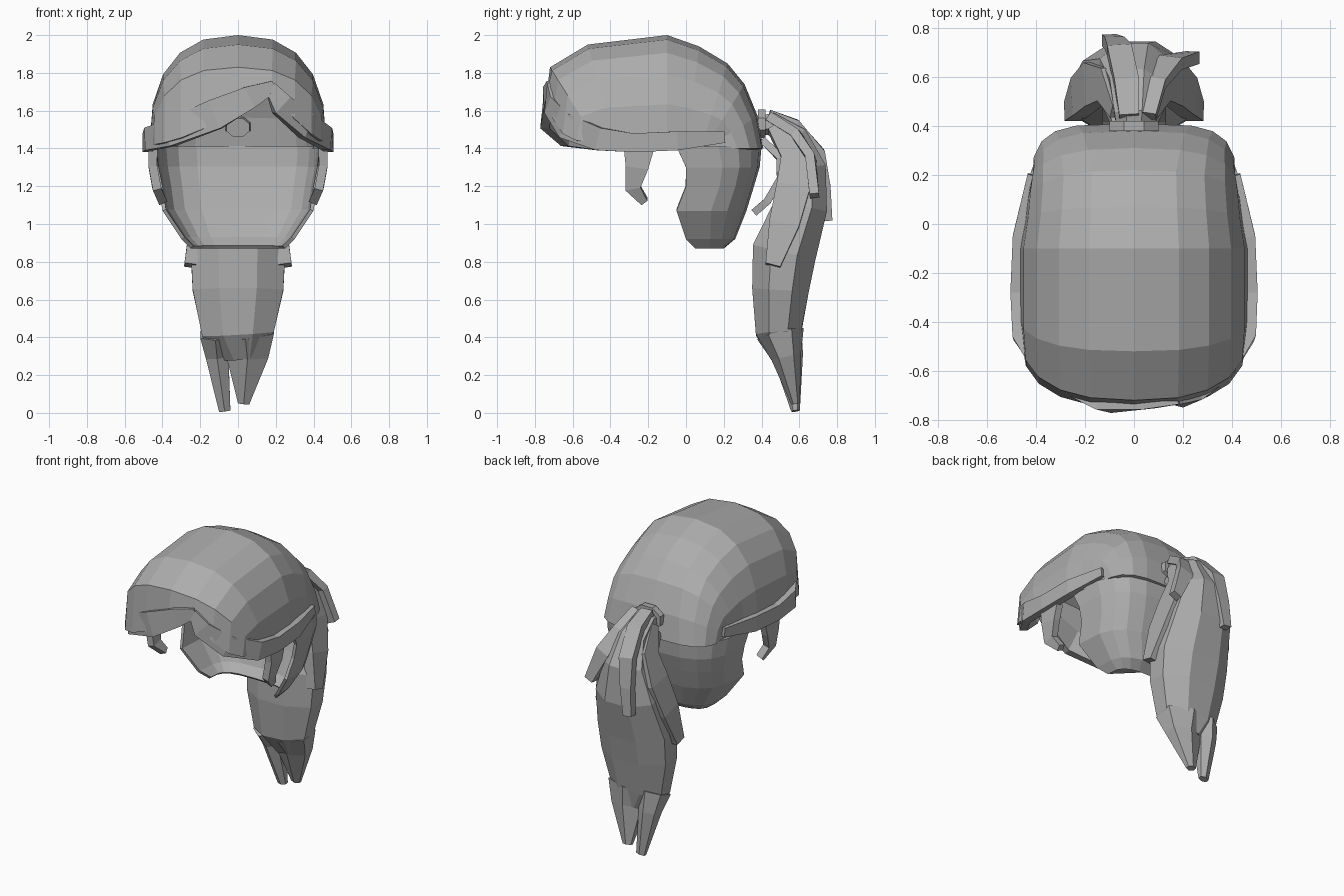
import bpy
import math
from mathutils import Vector

if "Cube" in bpy.data.objects:
    bpy.data.objects.remove(bpy.data.objects["Cube"])

hair = bpy.data.materials.new("hair grey")
hair.use_nodes = True
GREY = (0.42, 0.42, 0.42, 1)
hair.diffuse_color = GREY
hair.node_tree.nodes["Principled BSDF"].inputs["Base Color"].default_value = GREY

ACROSS, DEPTH, UP = Vector((1, 0, 0)), Vector((0, 1, 0)), Vector((0, 0, 1))
RIM = 1.4  # height of the lower edge of the cap


def loft(name, rings, closed=False, shell=0):
    """Skin equal rings of points; closed rings also get end faces."""
    n = len(rings[0])
    verts = [point for ring in rings for point in ring]
    faces = []
    for start in range(0, len(verts) - n, n):
        for i in range(n if closed else n - 1):
            j = (i + 1) % n
            faces.append((start + i, start + j, start + n + j, start + n + i))
    if closed:
        faces.append(tuple(reversed(range(n))))
        faces.append(tuple(range(len(verts) - n, len(verts))))
    mesh = bpy.data.meshes.new(name)
    mesh.from_pydata(verts, [], faces)
    mesh.materials.append(hair)
    part = bpy.data.objects.new(name, mesh)
    bpy.context.collection.objects.link(part)
    if shell:
        modifier = part.modifiers.new("thickness", "SOLIDIFY")
        modifier.thickness = shell
        modifier.offset = -1


def strand(name, path, axis, depth=None, sides=4):
    """Sweep a section along x, y, z, half width (and half depth) points."""
    points = [Vector(step[:3]) for step in path]
    last = len(points) - 1
    rings = []
    for i, step in enumerate(path):
        tangent = (points[min(i + 1, last)] - points[max(i - 1, 0)]).normalized()
        across = (axis - tangent * axis.dot(tangent)).normalized()
        normal = tangent.cross(across)
        grow = 1 / math.cos(math.pi / sides)
        wide, deep = step[3] * grow, (depth or step[-1]) * grow
        ring = []
        for side in range(sides):
            angle = math.tau * (side + 0.5) / sides
            ring.append(points[i] + across * math.cos(angle) * wide
                        + normal * math.sin(angle) * deep)
        rings.append(ring)
    loft(name, rings, closed=True)


def mirrored(path):
    return [(-step[0],) + tuple(step[1:]) for step in path]


def pair(name, path, axis, depth):
    strand(name + "_left", path, axis, depth)
    strand(name + "_right", mirrored(path), axis, depth)


def arch(width, middle_y, middle_z, side_y, side_z=RIM, power=0.8):
    """Squared-off half ellipse from the right side over the middle to the left."""
    half = []
    for i in range(6):
        angle = math.pi / 2 * i / 5
        out = math.sin(angle) ** power
        rise = max(0, math.cos(angle)) ** power
        half.append((width * out, side_y + (middle_y - side_y) * rise,
                     side_z + (middle_z - side_z) * rise))
    return mirrored(half[:0:-1]) + half


def hairline(x):
    """Fringe edge, highest at the parting on the left."""
    reach = 0.33 if x > 0.17 else 0.63
    return RIM + 0.29 * max(0, 1 - abs(x - 0.17) / reach) ** 1.5


# Cap: arches from the forehead over the crown to the back of the head
brow = [(x, y, hairline(x) + 0.02) for x, y, z in arch(0.46, -0.75, RIM, -0.47)]
cap = [brow]
for width, middle_y, middle_z, side_y in (
        (0.46, -0.72, 1.83, -0.45), (0.47, -0.52, 1.95, -0.37), (0.47, -0.1, 2, -0.1),
        (0.45, 0.07, 1.94, 0), (0.44, 0.22, 1.85, 0.08)):
    cap.append(arch(width, middle_y, middle_z, side_y))
cap.append(arch(0.43, 0.31, 1.74, 0.1, power=0.7))
cap.append(arch(0.42, 0.38, 1.57, 0.1, power=0.6))
cap.append(arch(0.42, 0.41, RIM, 0.1, power=0.5))
loft("cap", cap, shell=0.02)

# Nape: open panel hanging below the cap at the back
nape = []
for z, width, back, front in ((1.41, 0.45, 0.4, -0.05), (1.3, 0.44, 0.39, 0),
                              (1.2, 0.42, 0.36, 0), (1.07, 0.4, 0.32, -0.05),
                              (0.92, 0.3, 0.26, 0), (0.87, 0.25, 0.2, 0.05)):
    nape.append(arch(width, back, z, front, z, 0.6))
loft("nape", nape, shell=0.02)

# Swept fringe running into a raised band along each side
band = [(0.47, -0.46, 1.45, 0.06), (0.48, -0.28, 1.43, 0.05),
        (0.47, -0.05, 1.44, 0.05), (0.41, 0.2, 1.46, 0.03)]
strand("fringe_left", [(0.17, -0.71, 1.73, 0.03), (0.23, -0.71, 1.63, 0.06),
                       (0.36, -0.63, 1.52, 0.07)] + band, UP, 0.025)
strand("fringe_right", [(0.19, -0.71, 1.73, 0.03), (0.06, -0.73, 1.67, 0.06),
                        (-0.12, -0.74, 1.58, 0.08),
                        (-0.36, -0.63, 1.48, 0.07)] + mirrored(band), UP, 0.025)

# Curled locks in front of the ears
pair("sidelock", [(0.45, -0.25, RIM, 0.08), (0.45, -0.26, 1.3, 0.06),
                  (0.43, -0.28, 1.19, 0.04), (0.4, -0.22, 1.12, 0.02)], DEPTH, 0.023)

# Ponytail body with two tips
strand("ponytail", [(0, 0.33, 1.51, 0.06, 0.05), (0, 0.45, 1.53, 0.08, 0.06),
                    (0, 0.57, 1.45, 0.1, 0.08), (0, 0.63, 1.3, 0.14, 0.11),
                    (0, 0.61, 1.1, 0.21, 0.14), (0, 0.52, 0.85, 0.25, 0.17),
                    (0, 0.5, 0.65, 0.24, 0.15), (0, 0.49, 0.42, 0.19, 0.12),
                    (0.02, 0.52, 0.3, 0.1, 0.07)], ACROSS, sides=8)
strand("tip_left", [(0.04, 0.5, 0.42, 0.15, 0.11), (0.05, 0.53, 0.3, 0.11, 0.07),
                    (0.03, 0.58, 0.05, 0.03, 0.02)], ACROSS, sides=6)
strand("tip_right", [(-0.12, 0.5, 0.42, 0.08, 0.1), (-0.11, 0.54, 0.3, 0.06, 0.07),
                     (-0.07, 0.58, 0.01, 0.03, 0.02)], ACROSS, sides=6)

# Hair tie
strand("hair_tie", [(0, 0.38, 1.53, 0.1), (0, 0.42, 1.53, 0.1)], ACROSS, 0.075, sides=8)

# Loose strands over the ponytail
strand("strand_left", [(0.06, 0.44, 1.57, 0.03), (0.09, 0.58, 1.48, 0.04),
                       (0.15, 0.66, 1.35, 0.05), (0.24, 0.68, 1.15, 0.03)], ACROSS, 0.025)
strand("strand_back", [(-0.02, 0.44, 1.58, 0.04), (-0.03, 0.58, 1.53, 0.05),
                       (-0.06, 0.71, 1.38, 0.05), (-0.08, 0.74, 1.2, 0.04),
                       (-0.1, 0.75, 1.02, 0.03)], ACROSS, 0.025)
pair("strand_side", [(0.06, 0.46, 1.51, 0.03), (0.11, 0.57, 1.37, 0.07),
                     (0.17, 0.57, 1.2, 0.09), (0.22, 0.52, 1, 0.08),
                     (0.25, 0.46, 0.78, 0.04)], DEPTH, 0.035)
pair("wisp", [(0.06, 0.41, 1.44, 0.03), (0.1, 0.5, 1.35, 0.03), (0.11, 0.5, 1.24, 0.02),
              (0.11, 0.43, 1.12, 0.02), (0.1, 0.36, 1.06, 0.01)], ACROSS, 0.02)
